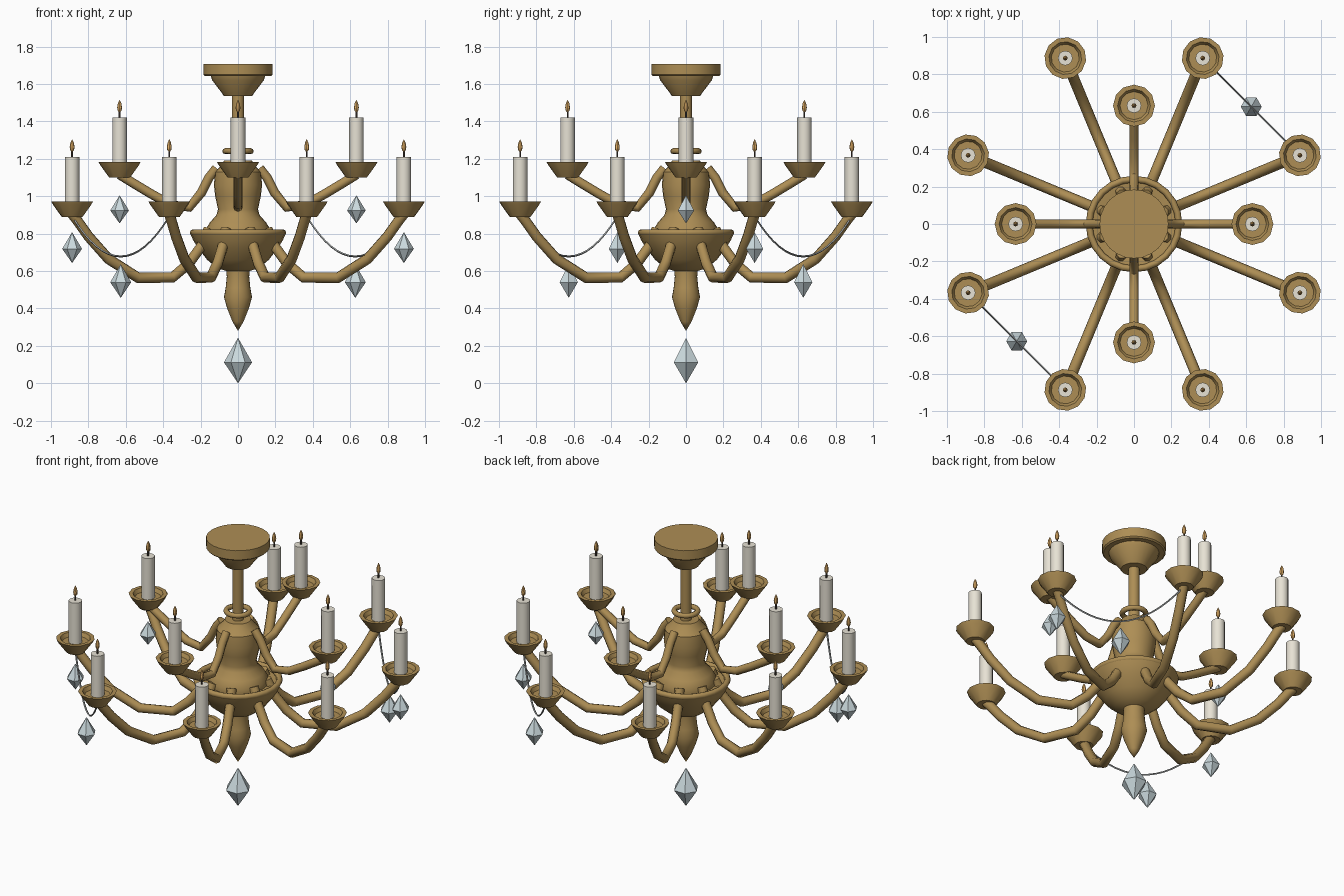
import bpy, bmesh, math
from mathutils import Vector

if "Cube" in bpy.data.objects:
    bpy.data.objects.remove(bpy.data.objects["Cube"])


def material(name, r, g, b):
    m = bpy.data.materials.new(name)
    m.diffuse_color = (r, g, b, 1)
    m.use_nodes = True
    m.node_tree.nodes["Principled BSDF"].inputs["Base Color"].default_value = m.diffuse_color
    return m


BRASS = material("brass", 0.42, 0.27, 0.09)
WAX = material("wax", 0.80, 0.76, 0.66)
GLASS = material("crystal", 0.60, 0.70, 0.73)
FIRE = material("flame", 0.85, 0.48, 0.15)
DARK = material("wick", 0.08, 0.06, 0.05)
CHAIN = material("chain", 0.35, 0.37, 0.37)


def finish(ob, mat, smooth=True, angle=35):
    ob.data.materials.append(mat)
    if smooth:
        bpy.ops.object.select_all(action='DESELECT')
        ob.select_set(True)
        bpy.context.view_layer.objects.active = ob
        bpy.ops.object.shade_smooth_by_angle(angle=math.radians(angle))
    return ob


def lathe(name, profile, mat, segs=24, loc=(0, 0, 0), turn=0.0, smooth=True):
    """Spin (radius, z) points around z; radius 0 becomes a pole."""
    bm = bmesh.new()
    rings = []
    for r, z in profile:
        n = 1 if r == 0 else segs
        rings.append([bm.verts.new((r * math.cos(turn + math.tau * i / segs),
                                    r * math.sin(turn + math.tau * i / segs), z))
                      for i in range(n)])
    for a, b in zip(rings, rings[1:]):
        for i in range(segs):
            j = (i + 1) % segs
            loop = [a[i % len(a)], a[j % len(a)], b[j % len(b)], b[i % len(b)]]
            bm.faces.new(list(dict.fromkeys(loop)))
    bmesh.ops.recalc_face_normals(bm, faces=bm.faces)
    me = bpy.data.meshes.new(name)
    bm.to_mesh(me)
    bm.free()
    ob = bpy.data.objects.new(name, me)
    ob.location = loc
    bpy.context.collection.objects.link(ob)
    return finish(ob, mat, smooth)


def tube(name, points, radius, mat, res=2):
    """Round tube along a polyline, stored as a mesh."""
    cu = bpy.data.curves.new(name, 'CURVE')
    cu.dimensions = '3D'
    cu.bevel_depth = radius
    cu.bevel_resolution = res
    cu.use_fill_caps = True
    sp = cu.splines.new('POLY')
    sp.points.add(len(points) - 1)
    for p, co in zip(sp.points, points):
        p.co = (*co, 1)
    tmp = bpy.data.objects.new(name + "_path", cu)
    bpy.context.collection.objects.link(tmp)
    bpy.context.view_layer.update()
    deps = bpy.context.evaluated_depsgraph_get()
    me = bpy.data.meshes.new_from_object(tmp.evaluated_get(deps))
    bpy.data.objects.remove(tmp)
    me.materials.clear()
    ob = bpy.data.objects.new(name, me)
    bpy.context.collection.objects.link(ob)
    return finish(ob, mat, True, 50)


def torus(name, major, minor, z, mat):
    bpy.ops.mesh.primitive_torus_add(major_radius=major, minor_radius=minor, location=(0, 0, z),
                                     major_segments=24, minor_segments=8)
    ob = bpy.context.object
    ob.name = name
    return finish(ob, mat, True, 60)


def crystal(name, x, y, top, height, r):
    lathe(name, [(0, -height), (r, -height * 0.54), (0, 0)], GLASS, 6, (x, y, top), 0, False)


def candle_arm(tier, k, angle, path, arm_r, cup_z):
    """Arm, drip cup, candle, wick and flame at one angle."""
    c, s = math.cos(angle), math.sin(angle)
    tag = f"{tier}_{k}"
    R = path[-1][0]
    base = (R * c, R * s, cup_z)
    tube(f"{tag}_arm", [(r * c, r * s, z) for r, z in path], arm_r, BRASS)
    lathe(f"{tag}_cup", [(0, 0), (0.055, 0), (0.102, 0.065), (0.112, 0.083),
                         (0.088, 0.083), (0.075, 0.06), (0, 0.06)], BRASS, 12, base, angle)
    lathe(f"{tag}_candle", [(0, 0.058), (0.039, 0.058), (0.039, 0.322), (0, 0.322)], WAX, 12, base)
    lathe(f"{tag}_wick", [(0, 0.32), (0.005, 0.32), (0.005, 0.36), (0, 0.36)], DARK, 6, base)
    lathe(f"{tag}_flame", [(0, 0.345), (0.011, 0.36), (0.013, 0.376), (0.009, 0.398), (0, 0.418)],
          FIRE, 8, base)


# Ceiling canopy, rod and ring
lathe("canopy", [(0, 1.708), (0.184, 1.708), (0.184, 1.65), (0.176, 1.642), (0.145, 1.642),
                 (0.138, 1.62), (0.085, 1.55), (0.075, 1.535), (0, 1.535)], BRASS)
lathe("rod", [(0, 1.15), (0.033, 1.15), (0.033, 1.55), (0, 1.55)], BRASS, 12)
torus("hanging_ring", 0.068, 0.016, 1.241, BRASS)

# Central body with bowl and finial
lathe("body", [(0, 1.19), (0.075, 1.19), (0.09, 1.165), (0.122, 1.13), (0.129, 1.06), (0.122, 1.0),
               (0.107, 0.93), (0.115, 0.90), (0.15, 0.86), (0.175, 0.82), (0.175, 0.79),
               (0.24, 0.80), (0.255, 0.80), (0.24, 0.765), (0.215, 0.725), (0.165, 0.66),
               (0.11, 0.615), (0.062, 0.60), (0.06, 0.57), (0.066, 0.51), (0.075, 0.46),
               (0.058, 0.40), (0.03, 0.33), (0, 0.28)], BRASS)
torus("bowl_rim", 0.24, 0.018, 0.805, BRASS)

# Lower tier of eight arms, upper tier of four
LOWER = [(0.17, 0.825), (0.21, 0.735), (0.285, 0.64), (0.38, 0.565), (0.58, 0.565),
         (0.75, 0.665), (0.865, 0.785), (0.93, 0.87), (0.96, 0.905)]
UPPER = [(0.115, 1.15), (0.155, 1.10), (0.195, 1.02), (0.26, 0.94), (0.36, 0.955),
         (0.46, 1.01), (0.56, 1.07), (0.633, 1.115)]
for k in range(8):
    candle_arm("lower", k, math.radians(22.5 + 45 * k), LOWER, 0.029, 0.888)
for k in range(4):
    candle_arm("upper", k, math.radians(90 * k), UPPER, 0.025, 1.099)

# Crystals and the two swags, repeated on opposite sides
crystal("bottom_crystal", 0, 0, 0.243, 0.243, 0.075)
for side, s in (("right", 1), ("left", -1)):
    crystal(f"upper_crystal_{side}", 0.633 * s, 0, 1.005, 0.15, 0.05)
    crystal(f"lower_crystal_{side}", 0.887 * s, 0.367 * s, 0.808, 0.165, 0.053)
    a, b = Vector((0.367, 0.887, 0)) * s, Vector((0.887, 0.367, 0)) * s
    pts = []
    for i in range(17):
        t = i / 16
        p = a.lerp(b, t)
        p.z = 0.678 + 0.215 * (2 * t - 1) ** 2
        pts.append(p)
    tube(f"swag_{side}", pts, 0.0055, CHAIN, 0)
    crystal(f"swag_crystal_{side}", 0.627 * s, 0.627 * s, 0.637, 0.18, 0.056)
